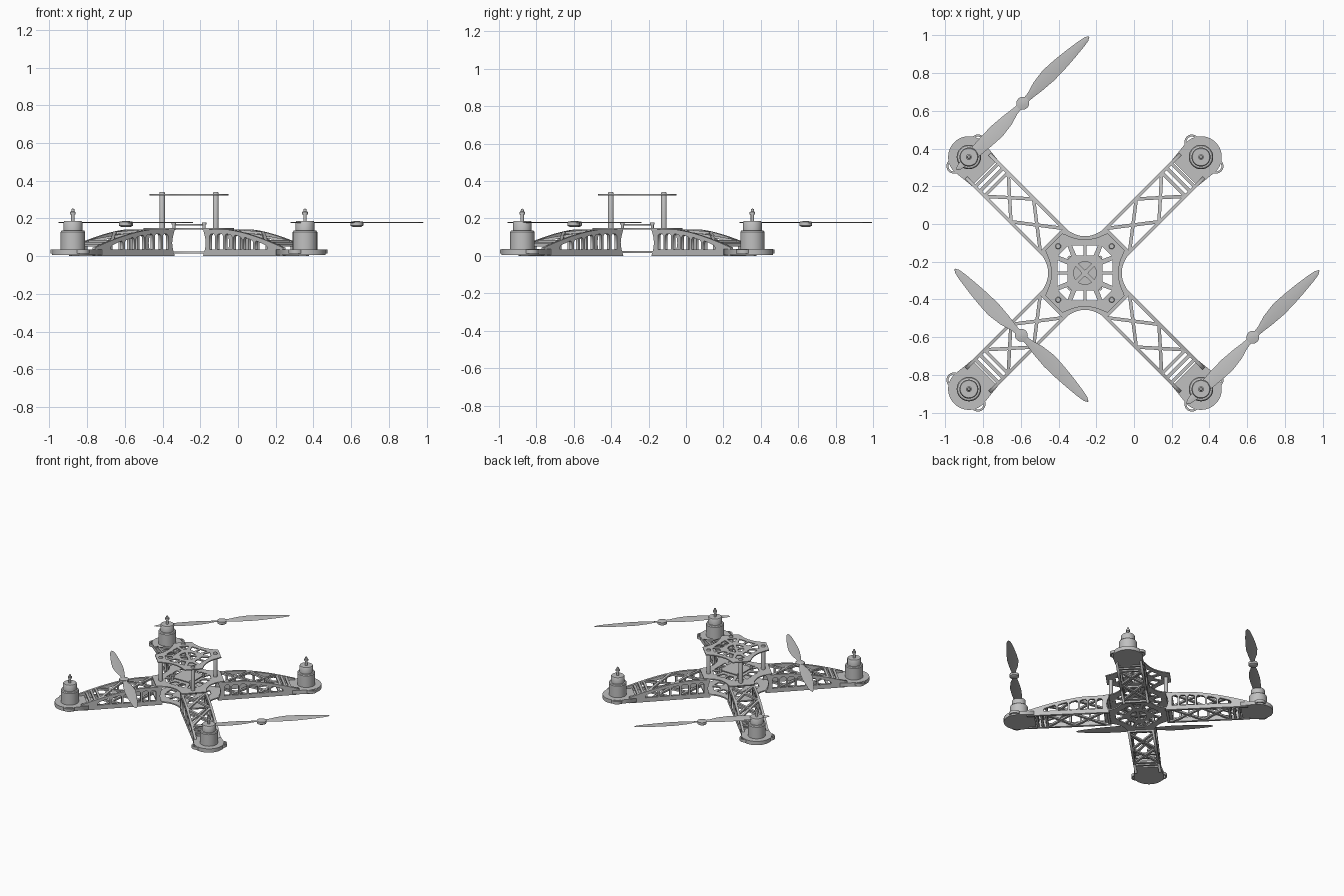
import bpy, bmesh
from math import pi, sin, cos, radians
from mathutils import Matrix, Vector

cube = bpy.data.objects.get("Cube")
if cube:
    bpy.data.objects.remove(cube, do_unlink=True)

grey = bpy.data.materials.new("plain grey")
grey.use_nodes = True
grey.diffuse_color = (0.53, 0.53, 0.53, 1)
grey.node_tree.nodes["Principled BSDF"].inputs["Base Color"].default_value = grey.diffuse_color

CX, CY = -0.26, -0.26      # frame centre
MOTOR_R = 0.87             # motor distance along an arm
HALF = 0.097               # arm half width
move = Matrix.Translation


def place(name, mesh, matrix, smooth=False):
    if not mesh.materials:
        mesh.materials.append(grey)
    ob = bpy.data.objects.new(name, mesh)
    bpy.context.collection.objects.link(ob)
    ob.matrix_world = matrix
    if smooth:
        bpy.ops.object.select_all(action='DESELECT')
        ob.select_set(True)
        bpy.context.view_layer.objects.active = ob
        bpy.ops.object.shade_smooth_by_angle(angle=radians(35))


def plate_mesh(outlines, thickness):
    """Flat plate from an outer loop followed by hole loops."""
    cu = bpy.data.curves.new("outline", 'CURVE')
    cu.dimensions, cu.fill_mode, cu.extrude = '2D', 'BOTH', thickness / 2
    for loop in outlines:
        sp = cu.splines.new('POLY')
        sp.points.add(len(loop) - 1)
        for pt, (x, y) in zip(sp.points, loop):
            pt.co = (x, y, 0, 1)
        sp.use_cyclic_u = True
    ob = bpy.data.objects.new("outline", cu)
    bpy.context.collection.objects.link(ob)
    dg = bpy.context.evaluated_depsgraph_get()
    mesh = bpy.data.meshes.new_from_object(ob.evaluated_get(dg), depsgraph=dg)
    bpy.data.objects.remove(ob, do_unlink=True)
    mesh.materials.clear()
    return mesh


def circle(x, y, r, start=0, end=2 * pi, n=32):
    full = end - start > 6.28
    steps = n if full else n - 1
    return [(x + r * cos(start + (end - start) * i / steps),
             y + r * sin(start + (end - start) * i / steps)) for i in range(n)]


def turned(loop, angle):
    return [(x * cos(angle) - y * sin(angle), x * sin(angle) + y * cos(angle)) for x, y in loop]


def lathe_mesh(profile, segments=32):
    bm = bmesh.new()
    vs = [bm.verts.new((r, 0, z)) for r, z in profile]
    es = [bm.edges.new(pair) for pair in zip(vs, vs[1:])]
    bmesh.ops.spin(bm, geom=vs + es, axis=(0, 0, 1), cent=(0, 0, 0),
                   angle=2 * pi, steps=segments)
    bmesh.ops.remove_doubles(bm, verts=bm.verts, dist=1e-5)
    bmesh.ops.recalc_face_normals(bm, faces=bm.faces)
    mesh = bpy.data.meshes.new("turned")
    bm.to_mesh(mesh)
    return mesh


def add_mesh(bm, mesh, matrix):
    mesh.transform(matrix)
    bm.from_mesh(mesh)
    bpy.data.meshes.remove(mesh)


def strut(bm, p, q, width, thick):
    p, q = Vector(p), Vector(q)
    d = q - p
    size = Matrix.Diagonal((d.length, width, thick, 1))
    m = move((p + q) / 2) @ d.to_track_quat('X', 'Z').to_matrix().to_4x4() @ size
    bmesh.ops.create_cube(bm, size=1, matrix=m)


def arch(r):
    """Height of the arm's top edge at distance r from the centre."""
    t = max(0, (r - 0.36) / 0.45)
    return max(0.036, 0.142 - 0.1 * t ** 1.5)


# Arm: two windowed side walls, lattice above and below, rounded foot
arm = bmesh.new()
top_edge = [(0.203 + 0.6 * i / 16, arch(0.203 + 0.6 * i / 16)) for i in range(17)]
wall = [(0.203, 0), (0.218, 0.04), (0.223, 0.07), (0.218, 0.1)] + top_edge + [(0.803, 0)]
windows = []
cuts = [0.245, 0.30, 0.36, 0.425, 0.50, 0.585, 0.69]
for a, b in zip(cuts, cuts[1:]):
    a, b = a + 0.007, b - 0.007
    za, zb = arch(a) - 0.024, arch(b) - 0.024
    windows.append([(a, 0.034), (b, 0.034), (b, zb - 0.01), (b - 0.01, zb),
                    (a + 0.01, za), (a, za - 0.01)])
for side in (-1, 1):
    add_mesh(arm, plate_mesh([wall] + windows, 0.018),
             move((0, side * (HALF - 0.009), 0)) @ Matrix.Rotation(pi / 2, 4, 'X'))

inner = HALF - 0.012
for height in (lambda r: 0.009, lambda r: arch(r) - 0.008):
    for a, b in ((0.25, 0.47), (0.47, 0.66)):
        for side in (-1, 1):
            mid = (a + b) / 2
            centre = (mid, 0, height(mid))
            strut(arm, (a, side * inner, height(a)), centre, 0.018, 0.014)
            strut(arm, centre, (b, -side * inner, height(b)), 0.018, 0.014)
    for r in (0.215, 0.665, 0.70, 0.735):
        strut(arm, (r, -inner, height(r)), (r, inner, height(r)), 0.018, 0.014)

foot = [(0.75, HALF), (0.75, -HALF)] + circle(MOTOR_R, 0, 0.11, -pi / 2, pi / 2)
add_mesh(arm, plate_mesh([foot], 0.03), move((0, 0, 0.021)))
for side in (-1, 1):
    ear = [circle(0, 0, 0.04), circle(0, 0, 0.029)]
    add_mesh(arm, plate_mesh(ear, 0.022), move((MOTOR_R + 0.022, side * 0.09, 0.024)))
arm_mesh = bpy.data.meshes.new("arm")
arm.to_mesh(arm_mesh)

# Motor: wide can, narrower cap, shaft and nut
motor_mesh = lathe_mesh([(0, 0.03), (0.06, 0.03), (0.065, 0.036), (0.065, 0.128), (0.06, 0.135),
                         (0.05, 0.137), (0.05, 0.18), (0.046, 0.186), (0.009, 0.186),
                         (0.009, 0.22), (0.015, 0.222), (0.015, 0.234), (0.009, 0.237),
                         (0.007, 0.25), (0, 0.253)])

for i, where in enumerate(("back_left", "back_right", "front_right", "front_left")):
    m = move((CX, CY, 0)) @ Matrix.Rotation(pi / 4 + i * pi / 2, 4, 'Z')
    place("arm_" + where, arm_mesh, m)
    place("motor_" + where, motor_mesh, m @ move((MOTOR_R, 0, 0)), smooth=True)


# Centre plates: clipped corners, concave sides, lattice holes
def centre_plate(name, z, half, dip, corner, thick):
    outer, holes = [], []
    side = [(half, -corner)]
    for i in range(13):
        t = -1 + i / 6
        side.append((dip + (half - dip) * 0.75 * t * t, t * corner * 0.82))
    side.append((half, corner))
    fan = [(0.016, 0)] + circle(0, 0, 0.06, -0.62, 0.62, 10)
    trapezoid = [(0.092, -0.008), (0.092, -0.045), (0.145, -0.068), (0.145, -0.008)]
    flipped = [(x, -y) for x, y in trapezoid]
    notch = turned([(0.115, -0.012), (0.165, -0.035), (0.165, 0.035), (0.115, 0.012)], pi / 4)
    for k in range(4):
        a = k * pi / 2
        outer += turned(side, a)
        holes += [turned(h, a) for h in (fan, trapezoid, flipped, notch)]
    place(name, plate_mesh([outer] + holes, thick), move((CX, CY, z)))


centre_plate("upper_deck", 0.326, 0.21, 0.178, 0.12, 0.008)
centre_plate("middle_plate", 0.145, 0.24, 0.195, 0.115, 0.008)
centre_plate("bottom_plate", 0.02, 0.235, 0.195, 0.115, 0.01)

# Small board on short posts, and tall standoffs for the upper deck
d = 0.085
place("controller_board", plate_mesh([[(-d, -d), (d, -d), (d, d), (-d, d)]], 0.007),
      move((CX, CY, 0.166)))
post_mesh = lathe_mesh([(0, 0.14), (0.008, 0.14), (0.008, 0.168), (0.012, 0.168),
                        (0.012, 0.179), (0, 0.179)], 16)
standoff_mesh = lathe_mesh([(0, 0.14), (0.015, 0.14), (0.015, 0.335), (0.012, 0.341),
                            (0, 0.341)], 16)
for sx, lr in ((-1, "right"), (1, "left")):
    for sy, fb in ((-1, "front"), (1, "back")):
        tag = "_" + fb + "_" + lr
        place("board_post" + tag, post_mesh, move((CX + sx * 0.08, CY + sy * 0.08, 0)), True)
        place("deck_standoff" + tag, standoff_mesh,
              move((CX + sx * 0.142, CY + sy * 0.142, 0)), True)

# Propeller: twisted thin blades on a round hub
prop = bmesh.new()
sections = [(0.02, 0.015, -0.015, 8), (0.06, 0.019, -0.019, 8), (0.12, 0.036, -0.028, 6),
            (0.2, 0.045, -0.036, 5), (0.28, 0.039, -0.036, 4), (0.36, 0.029, -0.032, 3),
            (0.44, 0.016, -0.026, 2), (0.48, 0.007, -0.02, 1), (0.498, -0.004, -0.01, 1)]
for flip in (0, pi):
    rings = []
    for x, lead, trail, twist in sections:
        mid = (lead + trail) / 2
        ring = []
        for y, z in ((lead, 0), (mid, 0.003), (trail, 0), (mid, -0.003)):
            co = Matrix.Rotation(radians(twist), 3, 'X') @ Vector((x, y, z))
            ring.append(prop.verts.new(Matrix.Rotation(flip, 3, 'Z') @ co))
        rings.append(ring)
    for a, b in zip(rings, rings[1:]):
        for j in range(4):
            k = (j + 1) % 4
            prop.faces.new((a[j], a[k], b[k], b[j]))
    prop.faces.new(rings[0])
    prop.faces.new(rings[-1])
add_mesh(prop, lathe_mesh([(0, -0.024), (0.02, -0.024), (0.034, -0.016), (0.034, 0.004),
                           (0.012, 0.008), (0, 0.008)], 24), Matrix())
bmesh.ops.recalc_face_normals(prop, faces=prop.faces)
prop_mesh = bpy.data.meshes.new("propeller")
prop.to_mesh(prop_mesh)
for name, x, y, angle in (("propeller_back", -0.59, 0.64, 46), ("propeller_front_left", 0.63, -0.6, 46),
                          ("propeller_front_right", -0.597, -0.59, 136)):
    place(name, prop_mesh, move((x, y, 0.178)) @ Matrix.Rotation(radians(angle), 4, 'Z'), True)
